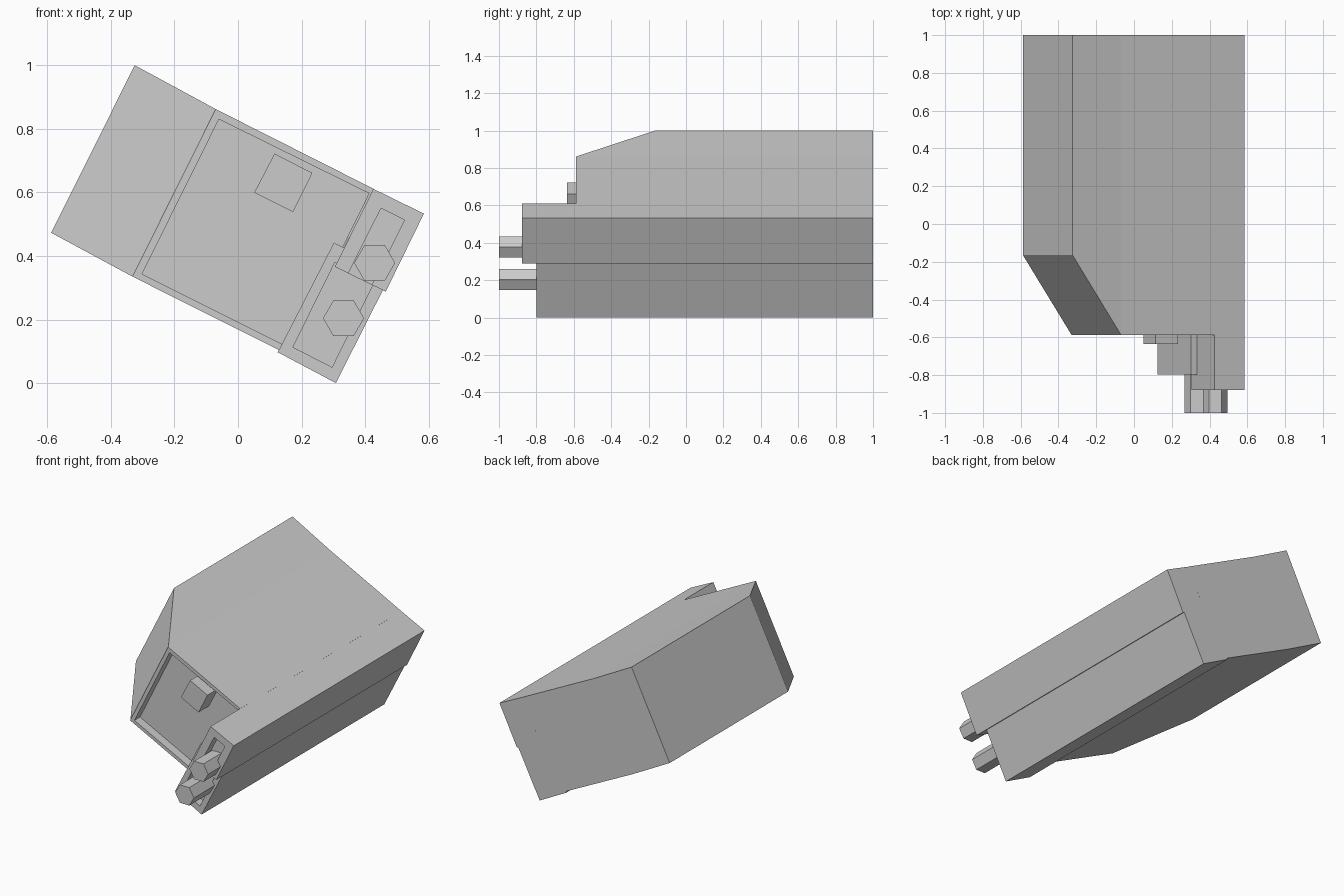
import bpy, bmesh
from math import cos, sin, pi

if "Cube" in bpy.data.objects:
    bpy.data.objects.remove(bpy.data.objects["Cube"])


def loft(name, rings):
    """Join rings of (x, y, z) points with quads and cap both ends."""
    bm = bmesh.new()
    loops = [[bm.verts.new(p) for p in ring] for ring in rings]
    for a, b in zip(loops, loops[1:]):
        for i in range(len(a)):
            j = (i + 1) % len(a)
            bm.faces.new((a[i], a[j], b[j], b[i]))
    bm.faces.new(loops[0])
    bm.faces.new(loops[-1])
    bmesh.ops.recalc_face_normals(bm, faces=bm.faces)
    mesh = bpy.data.meshes.new(name)
    bm.to_mesh(mesh)
    bm.free()
    obj = bpy.data.objects.new(name, mesh)
    bpy.context.collection.objects.link(obj)
    return obj


def ring(outline, y):
    return [(x, y, z) for x, z in outline]


def block(name, outline, front, back=1.0, recess=None, depth=0.055):
    """Prism along y, optionally with a recess sunk into its front face."""
    rings = [ring(outline, back), ring(outline, front)]
    if recess:
        rings += [ring(recess, front), ring(recess, front + depth)]
    return loft(name, rings)


# Side housing with a slanted front
side = [(-0.325, 1.0), (-0.07, 0.862), (-0.332, 0.335), (-0.588, 0.473)]
loft("side_housing", [ring(side, 1.0),
                      [(x, y, z) for (x, z), y in zip(side, (-0.165, -0.585, -0.585, -0.165))]])

# Main body with a recessed front panel
block("main_body",
      [(-0.07, 0.862), (0.427, 0.611), (0.163, 0.087), (-0.332, 0.335)], -0.588,
      recess=[(-0.06, 0.83), (0.412, 0.597), (0.170, 0.107), (-0.302, 0.343)])

# Square stud on the panel
block("panel_stud",
      [(0.115, 0.722), (0.234, 0.661), (0.173, 0.538), (0.051, 0.599)], -0.635, -0.52)

# Upper and lower barrel blocks with slots
block("upper_barrel_block",
      [(0.426, 0.611), (0.585, 0.533), (0.465, 0.288), (0.305, 0.366)], -0.878,
      recess=[(0.450, 0.550), (0.524, 0.513), (0.421, 0.309), (0.347, 0.345)])
block("lower_barrel_block",
      [(0.302, 0.442), (0.484, 0.348), (0.308, 0.0), (0.125, 0.097)], -0.798,
      recess=[(0.305, 0.380), (0.428, 0.317), (0.296, 0.050), (0.173, 0.113)])

# Hexagonal barrels
for name, cx, cz in (("upper_barrel", 0.430, 0.378), ("lower_barrel", 0.332, 0.204)):
    hexagon = [(cx + 0.0645 * cos(i * pi / 3), cz + 0.0645 * sin(i * pi / 3)) for i in range(6)]
    block(name, hexagon, -1.0, -0.72)
